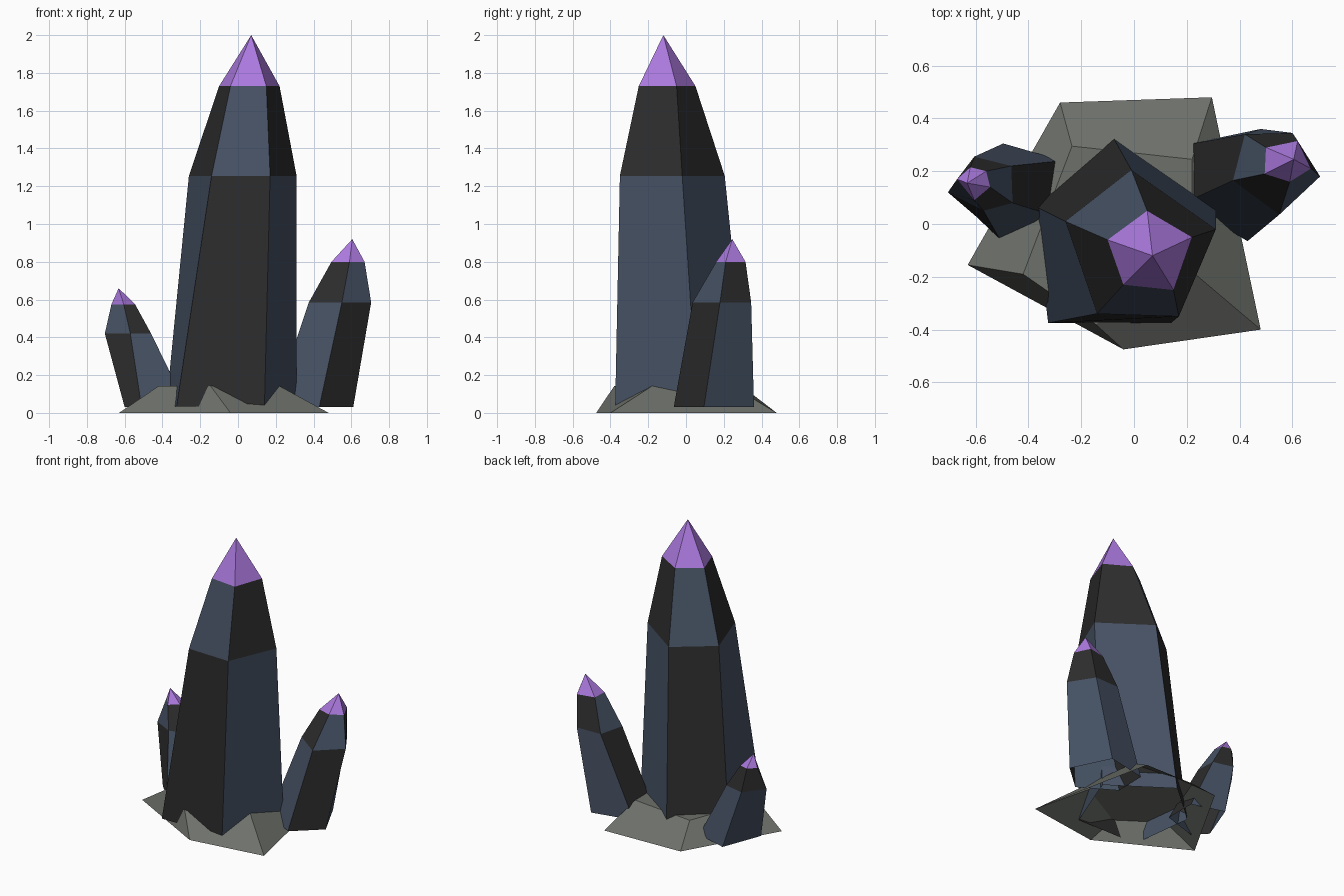
import bpy, bmesh

if "Cube" in bpy.data.objects:
    bpy.data.objects.remove(bpy.data.objects["Cube"])


def srgb(h):
    c = [int(h[i:i + 2], 16) / 255 for i in (0, 2, 4)]
    return [v / 12.92 if v <= 0.04045 else ((v + 0.055) / 1.055) ** 2.4 for v in c] + [1]


def material(name, h):
    m = bpy.data.materials.new(name)
    m.diffuse_color = srgb(h)
    m.use_nodes = True
    m.node_tree.nodes["Principled BSDF"].inputs["Base Color"].default_value = m.diffuse_color
    return m


BLACK = material("black crystal", "2d2d2d")
BLUE = material("slate blue crystal", "465264")
PURPLE = material("purple tip", "ab79de")
ROCK = material("grey rock", "6d706a")


def finish(bm, name, mats):
    bmesh.ops.recalc_face_normals(bm, faces=bm.faces)
    me = bpy.data.meshes.new(name)
    bm.to_mesh(me)
    bm.free()
    for m in mats:
        me.materials.append(m)
    ob = bpy.data.objects.new(name, me)
    bpy.context.collection.objects.link(ob)


def loft(bm, rings, heights, colour):
    """Join stacked rings of (x, y) points with quads; colour(level, side) picks the material."""
    loops = [[bm.verts.new((x, y, z)) for x, y in r] for r, z in zip(rings, heights)]
    for lv in range(len(loops) - 1):
        a, b = loops[lv], loops[lv + 1]
        for i in range(len(a)):
            j = (i + 1) % len(a)
            bm.faces.new((a[i], a[j], b[j], b[i])).material_index = colour(lv, i)
    return loops[-1]


# Crystals: leaning five-sided shafts, open underneath, with a pointed tip
SIDES = (0, 1, 1, 0, 1)     # shaft colour per side, swapped on the shoulder


def crystal(name, rings, heights, apex):
    bm = bmesh.new()
    top = loft(bm, rings, heights, lambda lv, i: SIDES[i] ^ lv)
    tip = bm.verts.new(apex)
    for i in range(5):
        bm.faces.new((top[i], top[(i + 1) % 5], tip)).material_index = 2
    finish(bm, name, (BLACK, BLUE, PURPLE))


crystal("main_crystal", [
    [(-.325, -.375), (.14, -.375), (.31, .06), (-.08, .33), (-.38, .07)],
    [(-.14, -.34), (.17, -.35), (.31, -.02), (-.01, .205), (-.26, .01)],
    [(-.04, -.23), (.15, -.25), (.22, -.05), (.05, .05), (-.10, -.06)]],
    (.035, 1.255, 1.73), (.07, -.12, 2))

crystal("right_crystal", [
    [(.43, -.065), (.61, .095), (.48, .36), (.195, .30), (.19, .08)],
    [(.55, .035), (.705, .18), (.60, .345), (.42, .34), (.375, .165)],
    [(.59, .16), (.67, .21), (.62, .315), (.50, .29), (.495, .19)]],
    (.03, .585, .80), (.605, .245, .92))

crystal("left_crystal", [
    [(-.27, .02), (-.27, .24), (-.495, .305), (-.60, .15), (-.51, -.055)][:3]
    + [(-.60, .03), (-.51, -.055)],
    [(-.46, .08), (-.465, .22), (-.605, .255), (-.705, .12), (-.57, .05)],
    [(-.545, .14), (-.56, .20), (-.62, .215), (-.67, .17), (-.605, .09)]],
    (.03, .42, .575), (-.632, .155, .66))

# Rock base: low five-sided mound, open underneath
bm = bmesh.new()
cap = loft(bm, [
    [(-.63, -.155), (-.04, -.475), (.48, -.40), (.295, .48), (-.28, .46)],
    [(-.42, -.19), (-.145, -.38), (.22, -.18), (.22, .245), (-.235, .295)]],
    (0, .142), lambda lv, i: 0)
bm.faces.new(cap)
finish(bm, "rock_base", (ROCK,))
